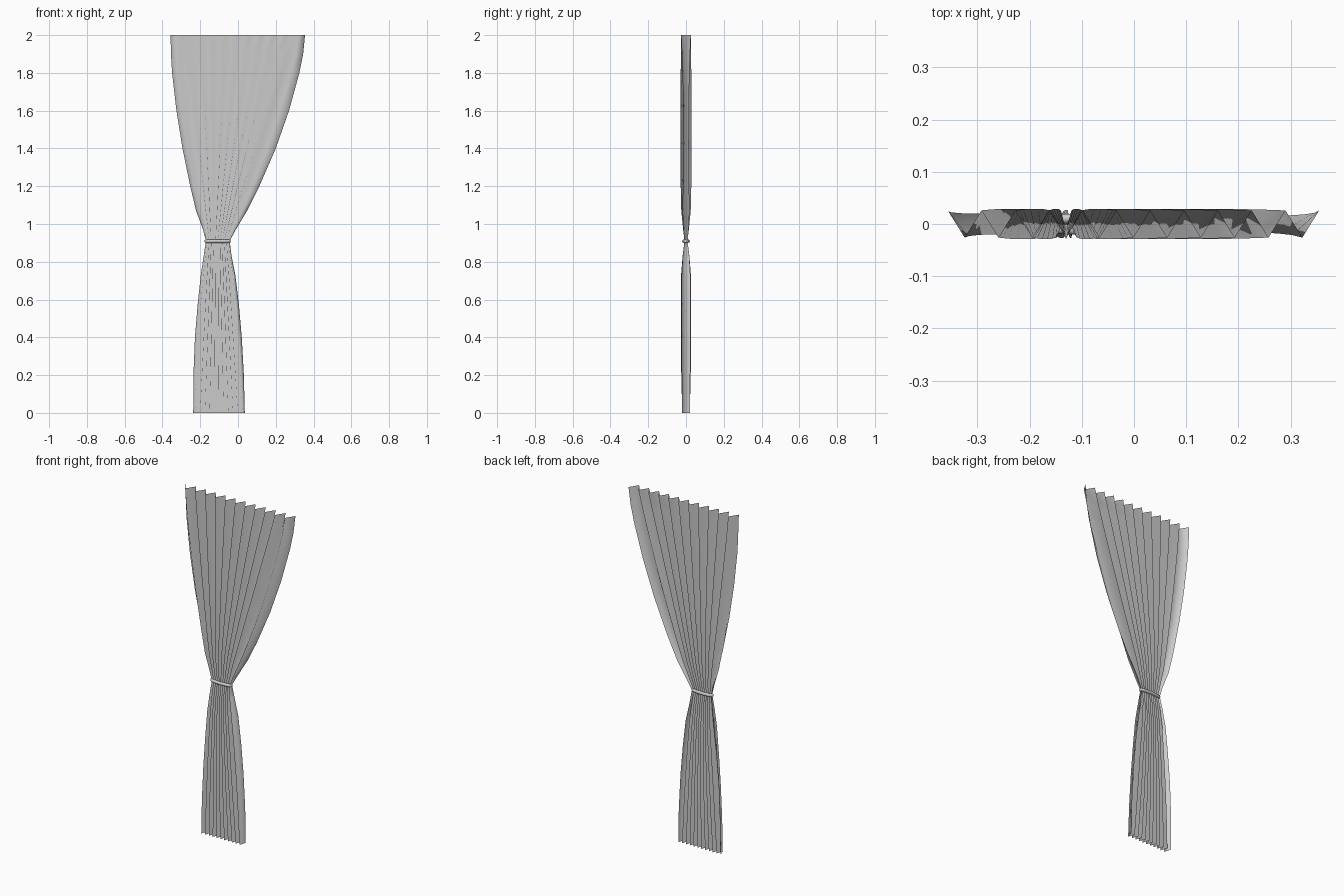
import bpy, bmesh, math

if "Cube" in bpy.data.objects:
    bpy.data.objects.remove(bpy.data.objects["Cube"])

# Curtain outline rows: z, left x, right x, pleat half depth
ROWS = [
    (0.00, -0.237, 0.036, 0.020), (0.20, -0.236, 0.031, 0.025),
    (0.40, -0.228, 0.020, 0.027), (0.57, -0.214, 0.005, 0.027),
    (0.73, -0.197, -0.014, 0.026), (0.83, -0.182, -0.034, 0.018),
    (0.91, -0.170, -0.044, 0.008), (0.97, -0.185, -0.012, 0.015),
    (1.07, -0.222, 0.048, 0.025), (1.20, -0.253, 0.113, 0.028),
    (1.40, -0.294, 0.200, 0.029), (1.60, -0.326, 0.270, 0.029),
    (1.80, -0.349, 0.325, 0.028), (1.90, -0.355, 0.345, 0.027),
    (2.00, -0.357, 0.355, 0.026),
]
FOLDS = 22
BOTTOM, PINCH, TOP = ROWS[0], ROWS[6], ROWS[-1]
BULGE = [1.0, 0.55, 0.2, 0.08]      # how far each fold follows the curved edge


def new_object(name, bm, angle):
    mesh = bpy.data.meshes.new(name)
    bm.to_mesh(mesh)
    bm.free()
    obj = bpy.data.objects.new(name, mesh)
    bpy.context.collection.objects.link(obj)
    bpy.ops.object.select_all(action='DESELECT')
    obj.select_set(True)
    bpy.context.view_layer.objects.active = obj
    bpy.ops.object.shade_smooth_by_angle(angle=math.radians(angle))
    return obj


def fold_point(row, i):
    """Inner folds run straight to the pinch; outer ones bulge and flatten."""
    z, left, right, depth = row
    end = TOP if z > PINCH[0] else BOTTOM
    t = (z - PINCH[0]) / (end[0] - PINCH[0])
    l0 = PINCH[1] + (end[1] - PINCH[1]) * t
    r0 = PINCH[2] + (end[2] - PINCH[2]) * t
    near = min(i, FOLDS - i)
    w = BULGE[near] if near < len(BULGE) else 0.0
    swell = left - l0 if i < FOLDS / 2 else right - r0
    x = l0 + (r0 - l0) * i / FOLDS + w * swell
    y = depth if i % 2 == 0 else -depth
    if near < 2:
        y *= 1 - min(0.5, 8 * abs(swell))
    return (x, y, z)


# Pleated cloth: one zigzag sheet lofted through the outline rows
bm = bmesh.new()
grid = [[bm.verts.new(fold_point(row, i)) for i in range(FOLDS + 1)]
        for row in ROWS]
for low, high in zip(grid, grid[1:]):
    for i in range(FOLDS):
        bm.faces.new((low[i], low[i + 1], high[i + 1], high[i]))
new_object("curtain_panel", bm, 180)


# Tie cord: rounded tube following a flattened loop around the pinch
def loop_ring(name, cx, z, rx, ry, tube, n=40, m=10):
    bm = bmesh.new()
    rings = []
    for i in range(n):
        a = math.tau * i / n
        c, s = math.cos(a), math.sin(a)
        nx, ny = c * ry, s * rx
        length = math.hypot(nx, ny)
        nx, ny = nx / length, ny / length
        ring = []
        for j in range(m):
            b = math.tau * j / m
            r = tube * math.cos(b)
            ring.append(bm.verts.new((cx + rx * c + nx * r,
                                      ry * s + ny * r,
                                      z + tube * math.sin(b))))
        rings.append(ring)
    for i in range(n):
        p, q = rings[i], rings[(i + 1) % n]
        for j in range(m):
            k = (j + 1) % m
            bm.faces.new((p[j], q[j], q[k], p[k]))
    return new_object(name, bm, 60)


loop_ring("tie_cord", -0.108, 0.909, 0.061, 0.011, 0.009)
